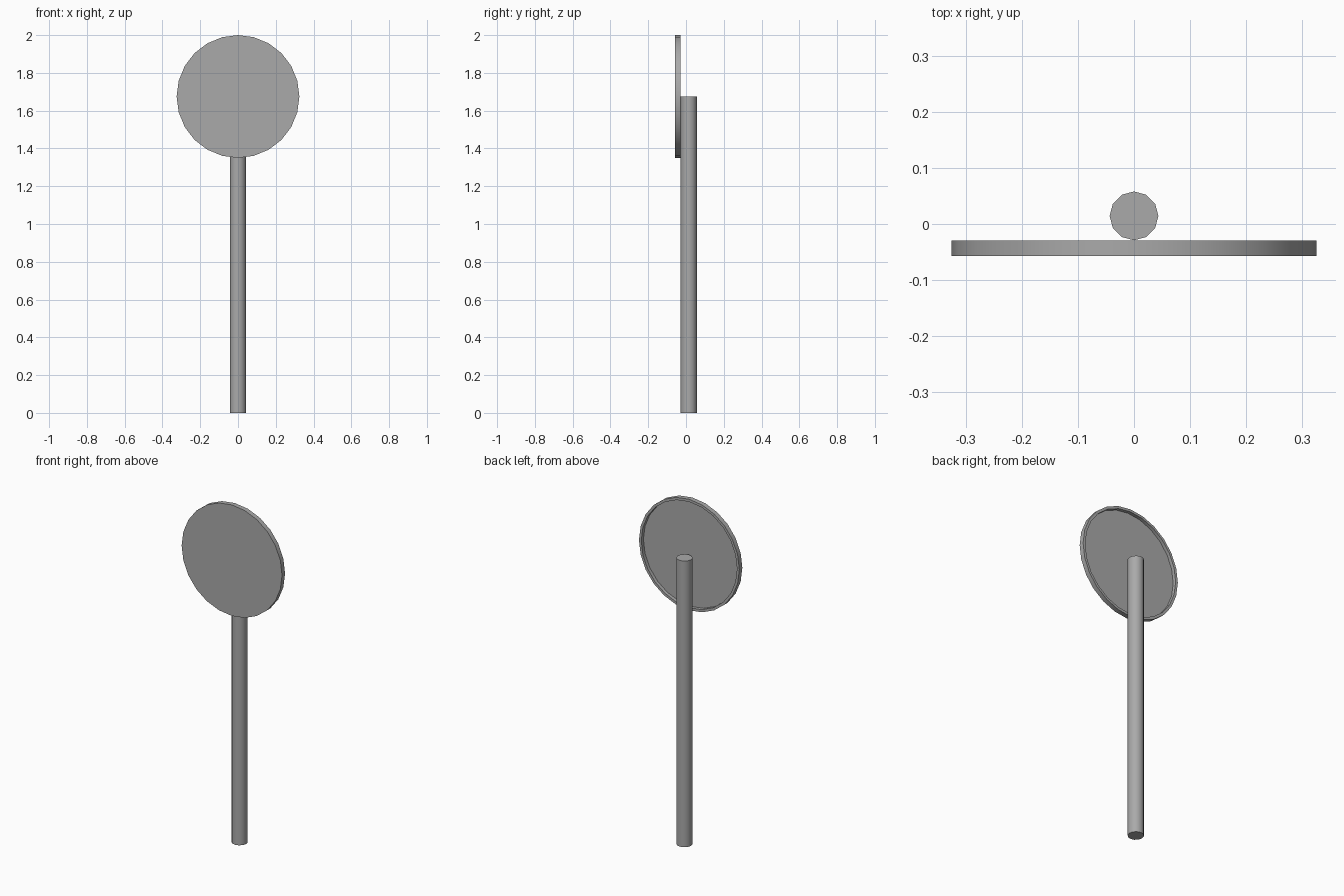
import bpy
import math
from mathutils import Matrix

cube = bpy.data.objects.get("Cube")
if cube:
    bpy.data.objects.remove(cube, do_unlink=True)

grey = bpy.data.materials.new("plain grey")
grey.use_nodes = True
colour = (0.4, 0.4, 0.4, 1)
grey.diffuse_color = colour
grey.node_tree.nodes["Principled BSDF"].inputs["Base Color"].default_value = colour


def lathe(name, profile, sides, placement):
    """Turn (radius, height) points around z; the end rings become flat caps."""
    verts, faces = [], []
    for radius, height in profile:
        for i in range(sides):
            a = math.tau * i / sides
            verts.append((radius * math.cos(a), radius * math.sin(a), height))
    for ring in range(len(profile) - 1):
        for i in range(sides):
            j = (i + 1) % sides
            low, high = ring * sides, (ring + 1) * sides
            faces.append((low + i, low + j, high + j, high + i))
    faces.append(tuple(reversed(range(sides))))
    faces.append(tuple(range(len(verts) - sides, len(verts))))
    mesh = bpy.data.meshes.new(name)
    mesh.from_pydata(verts, [], faces)
    mesh.transform(placement)
    mesh.materials.append(grey)
    obj = bpy.data.objects.new(name, mesh)
    bpy.context.collection.objects.link(obj)
    bpy.ops.object.select_all(action="DESELECT")
    obj.select_set(True)
    bpy.context.view_layer.objects.active = obj
    bpy.ops.object.shade_smooth_by_angle(angle=math.radians(40))
    return obj


# Upright post
POST_RADIUS, POST_TOP = 0.0435, 1.675
lathe("post", [(POST_RADIUS, 0), (POST_RADIUS, POST_TOP)], 12,
      Matrix.Translation((0, 0.0145, 0)))

# Round sign plate: flat front, raised rim around a recessed back
FRONT_Y, DEPTH, RADIUS, RIM, SHEET = -0.057, 0.028, 0.325, 0.015, 0.008
plate_profile = [(RADIUS, 0), (RADIUS, DEPTH),
                 (RADIUS - RIM, DEPTH), (RADIUS - RIM, SHEET)]
lathe("sign_plate", plate_profile, 24,
      Matrix.Translation((0, FRONT_Y, POST_TOP)) @ Matrix.Rotation(-math.pi / 2, 4, "X"))
